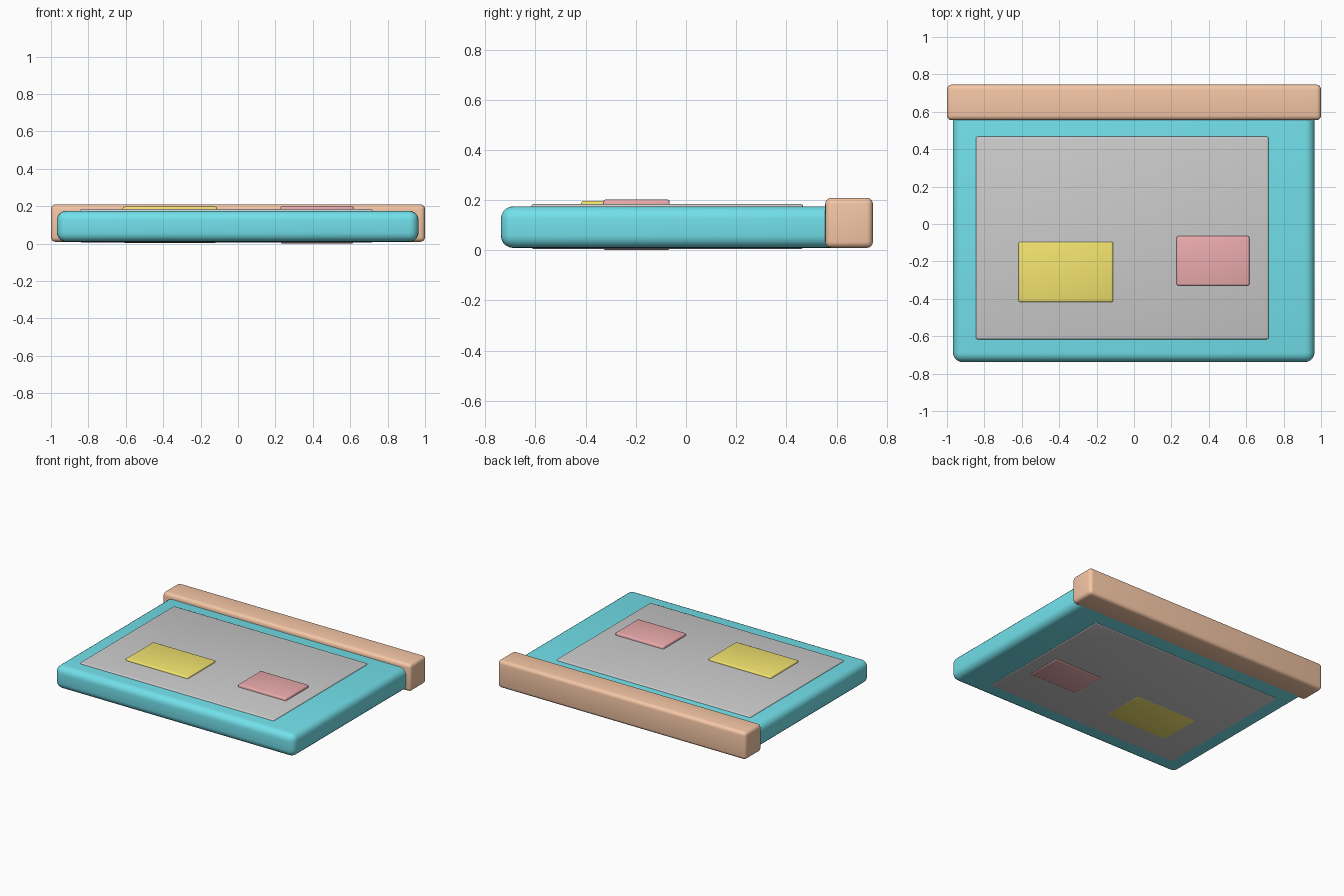
import bpy

if "Cube" in bpy.data.objects:
    bpy.data.objects.remove(bpy.data.objects["Cube"])


def material(name, color):
    mat = bpy.data.materials.new(name)
    mat.diffuse_color = (*color, 1)
    mat.use_nodes = True
    mat.node_tree.nodes["Principled BSDF"].inputs["Base Color"].default_value = mat.diffuse_color
    return mat


def rounded_block(name, low, high, radius, segments, mat=None):
    """Bevelled box between two opposite corners."""
    center = [(a + b) / 2 for a, b in zip(low, high)]
    bpy.ops.mesh.primitive_cube_add(size=1, location=center)
    obj = bpy.context.object
    obj.name = name
    obj.scale = [b - a for a, b in zip(low, high)]
    bpy.ops.object.transform_apply(location=False, rotation=False, scale=True)
    bevel = obj.modifiers.new("Rounded edges", "BEVEL")
    bevel.width = radius
    bevel.segments = segments
    bpy.ops.object.modifier_apply(modifier=bevel.name)
    bpy.ops.object.shade_smooth_by_angle()
    if mat:
        obj.data.materials.append(mat)
    return obj


teal = material("teal", (0.17, 0.75, 0.83))
orange = material("orange", (0.92, 0.57, 0.38))
yellow = material("yellow", (0.90, 0.78, 0.16))
red = material("red", (0.84, 0.41, 0.42))

# Main slab, tucked into the spine at the back
rounded_block("body", (-0.968, -0.738, 0.009), (0.965, 0.62, 0.175), 0.05, 5, teal)

# Thicker bar along the back edge
rounded_block("spine", (-1, 0.555, 0.009), (1, 0.745, 0.209), 0.025, 4, orange)

# Grey panel passing through the slab, showing on both faces
rounded_block("panel", (-0.845, -0.617, 0.005), (0.72, 0.467, 0.184), 0.01, 3)

# Coloured patches, also showing on both faces
rounded_block("yellow_patch", (-0.617, -0.418, 0.004), (-0.112, -0.095, 0.197), 0.01, 3, yellow)
rounded_block("red_patch", (0.228, -0.33, 0.0), (0.617, -0.065, 0.202), 0.01, 3, red)
